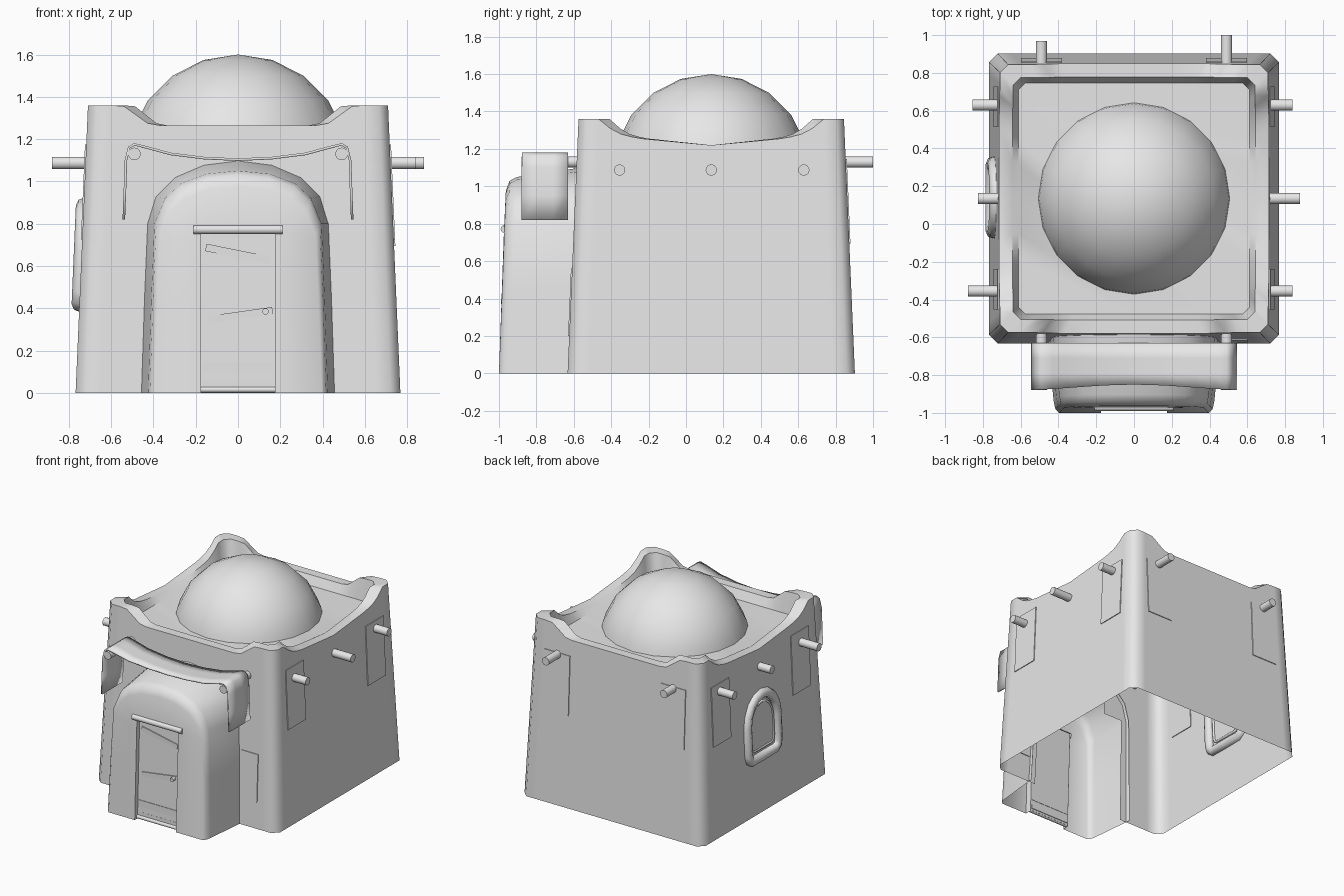
import bpy, bmesh, math

if "Cube" in bpy.data.objects:
    bpy.data.objects.remove(bpy.data.objects["Cube"])

plaster = bpy.data.materials.new("grey_plaster")
plaster.use_nodes = True
grey = (0.8, 0.8, 0.8, 1)
plaster.diffuse_color = grey
plaster.node_tree.nodes["Principled BSDF"].inputs["Base Color"].default_value = grey

CY = 0.135       # middle of the house in y
ROOF = 1.2
LEAN = 0.043     # inward lean of the walls


def half(z):
    """Half width of the house at a height."""
    return 0.768 - LEAN * z


def finish(ob, name, angle=40):
    ob.name = name
    ob.data.materials.clear()
    ob.data.materials.append(plaster)
    bpy.ops.object.select_all(action='DESELECT')
    ob.select_set(True)
    bpy.context.view_layer.objects.active = ob
    bpy.ops.object.shade_smooth_by_angle(angle=math.radians(angle))
    return ob


def from_bmesh(bm, name, angle=40):
    bmesh.ops.recalc_face_normals(bm, faces=bm.faces)
    me = bpy.data.meshes.new(name)
    bm.to_mesh(me)
    bm.free()
    ob = bpy.data.objects.new(name, me)
    bpy.context.collection.objects.link(ob)
    return finish(ob, name, angle)


def loft(bm, rings, closed):
    """Skin a list of point rings with quads and return the vertex rows."""
    rows = [[bm.verts.new(p) for p in ring] for ring in rings]
    for a, b in zip(rows, rows[1:]):
        n = len(a)
        for i in range(n if closed else n - 1):
            j = (i + 1) % n
            bm.faces.new((a[i], a[j], b[j], b[i]))
    return rows


def box(name, centre, size, rot=(0, 0, 0)):
    bpy.ops.mesh.primitive_cube_add(size=1, location=centre, rotation=rot)
    ob = bpy.context.object
    ob.scale = size
    return finish(ob, name, 30)


def pole(name, centre, length, axis, radius=0.03):
    rot = (0, math.pi / 2, 0) if axis == 'x' else (math.pi / 2, 0, 0)
    bpy.ops.mesh.primitive_cylinder_add(vertices=14, radius=radius, depth=length,
                                        location=centre, rotation=rot)
    return finish(bpy.context.object, name)


def mirrored(points):
    """Complete a half profile that ends on the middle line."""
    return points + [(-x, z) for x, z in reversed(points[:-1])]


# House shell: leaning walls, scalloped parapet, sunken roof
steps = [0.94, 0.85, 0.76, 0.68, 0.6, 0.52, 0.3]
ts = [-t for t in steps] + [0] + steps[::-1]
end_rim = [1.36, 1.36, 1.355, 1.315, 1.275, 1.265, 1.265, 1.265]
side_rim = [1.36, 1.36, 1.31, 1.28, 1.265, 1.255, 1.24, 1.22]


def perimeter(z, inset=0.0, rim=False):
    ring = []
    for side in range(4):
        a = side * math.pi / 2
        for i, t in enumerate(ts):
            k = min(i, len(ts) - 1 - i)
            pz = (side_rim if side % 2 else end_rim)[k] if rim else z
            h = half(pz) - inset
            ring.append((t * h * math.cos(a) + h * math.sin(a),
                         CY + t * h * math.sin(a) - h * math.cos(a), pz))
    return ring


bm = bmesh.new()
rows = loft(bm, [perimeter(z) for z in (0, 0.4, 0.8, 0.95, 1.1)]
            + [perimeter(0, 0, True), perimeter(0, 0.07, True), perimeter(ROOF, 0.105)], True)
bm.faces.new(rows[-1])
# Passage through the front wall into the porch
opening = []
for f in bm.faces:
    c = f.calc_center_median()
    if c.y < CY - 0.68 and ((abs(c.x) < 0.38 and c.z < 0.8) or (abs(c.x) < 0.2 and c.z < 0.94)):
        opening.append(f)
bmesh.ops.delete(bm, geom=opening, context='FACES')
from_bmesh(bm, "house_walls", 50)

# Dome
bm = bmesh.new()
bmesh.ops.create_uvsphere(bm, u_segments=20, v_segments=10, radius=0.527)
bmesh.ops.translate(bm, verts=bm.verts, vec=(0, 0.135, 1.073))
bmesh.ops.delete(bm, geom=[v for v in bm.verts if v.co.z < 1.05], context='VERTS')
from_bmesh(bm, "roof_dome", 60)

# Porch: tapered arch with rounded front edge and a door opening
outer = [(.46, 0), (.445, .45), (.43, .8), (.39, .93), (.3, 1.02), (.16, 1.08), (0, 1.1)]
front = [(.425, 0), (.41, .45), (.395, .8), (.345, .92), (.27, .99), (.15, 1.035), (0, 1.05)]
door = [(.175, 0), (.175, .45), (.175, .7), (.175, .76), (.12, .76), (.06, .76), (0, .76)]


def porch_ring(profile, y, scale=1.0):
    return [(x * scale, y + 0.035 * z, z * scale) for x, z in mirrored(profile)]


bm = bmesh.new()
loft(bm, [porch_ring(outer, -0.6), porch_ring(front, -0.94), porch_ring(front, -0.98, 0.98),
          porch_ring(front, -1.0, 0.93), porch_ring(door, -1.0), porch_ring(door, -0.95)], False)
from_bmesh(bm, "porch", 50)

# Door with planks, knob, lintel and sill
box("door_panel", (0, -0.945, 0.385), (0.35, 0.015, 0.75), (-0.035, 0, 0))
box("door_plank_top", (0, -0.94, 0.657), (0.31, 0.02, 0.035), (0, 0.2, 0))
box("door_plank_middle", (0.01, -0.95, 0.367), (0.31, 0.02, 0.035), (0, -0.14, 0))
box("door_plank_bottom", (0, -0.955, 0.12), (0.33, 0.02, 0.05))
box("door_plank_base", (0, -0.955, 0.04), (0.33, 0.02, 0.03))
box("door_split", (-0.05, -0.95, 0.18), (0.006, 0.012, 0.09))
box("door_top_rail", (0.0, -0.935, 0.74), (0.25, 0.015, 0.015))
pole("door_knob", (0.13, -0.97, 0.385), 0.04, 'y', 0.015)
pole("door_lintel", (0, -0.97, 0.772), 0.42, 'x', 0.021)
pole("door_sill", (0, -0.965, 0.015), 0.35, 'x', 0.014)

# Roof beam ends
for i, (y, right, left) in enumerate([(-0.355, 0.84, 0.88), (0.135, 0.88, 0.825), (0.63, 0.84, 0.855)]):
    for sign, tip in ((1, right), (-1, left)):
        pole(f"side_beam_{i}", (sign * (tip + 0.69) / 2, y, 1.087), tip - 0.69, 'x')
for x, tip in ((-0.49, 0.97), (0.49, 1.0)):
    pole("back_beam", (x, (tip + 0.8) / 2, 1.13), tip - 0.8, 'y')
    pole("awning_beam", (x, -0.715, 1.13), 0.33, 'y')

# Cloth awning sagging between the two front beams, with hanging ends
drape = mirrored([(.54, .82), (.535, .95), (.53, 1.1), (.515, 1.16), (.49, 1.175), (.43, 1.16),
                  (.32, 1.13), (.16, 1.11), (0, 1.103)])
bm = bmesh.new()
loft(bm, [[(x, y + 0.015 * math.cos(5 * x) * (y < -0.8), z) for x, z in drape]
          for y in (-0.865, -0.79, -0.71, -0.63)], False)
awning = from_bmesh(bm, "cloth_awning", 60)
solid = awning.modifiers.new("thickness", 'SOLIDIFY')
solid.thickness = 0.012
solid.offset = 0

# Arched window on the right wall
arch = mirrored([(0, .42), (.14, .42), (.17, .44), (.18, .48), (.18, .68), (.165, .76), (.125, .83),
                 (.07, .87), (0, .885)])[:16]


def window_outline(scale, lift):
    pts = [(x * scale, 0.65 + (z - 0.65) * scale) for x, z in arch]
    return [(-half(z) - lift, 0.14 + y, z) for y, z in pts]


def tube(name, points, radius):
    cu = bpy.data.curves.new(name, 'CURVE')
    cu.dimensions = '3D'
    cu.bevel_depth = radius
    cu.bevel_resolution = 2
    sp = cu.splines.new('POLY')
    sp.points.add(len(points) - 1)
    for p, co in zip(sp.points, points):
        p.co = (*co, 1)
    sp.use_cyclic_u = True
    ob = bpy.data.objects.new(name, cu)
    bpy.context.collection.objects.link(ob)
    bpy.ops.object.select_all(action='DESELECT')
    ob.select_set(True)
    bpy.context.view_layer.objects.active = ob
    bpy.ops.object.convert(target='MESH')
    finish(bpy.context.object, name, 60)


tube("window_frame", window_outline(1, 0.0), 0.037)
tube("window_inner_rim", window_outline(0.74, 0.0), 0.01)
bm = bmesh.new()
bm.faces.new([bm.verts.new(p) for p in window_outline(0.74, 0.004)])
from_bmesh(bm, "window_pane")

# Thin plaster patches lying on the walls
for sign in (1, -1):
    for y, z in ((0.62, 0.92), (-0.345, 0.95)):
        box("side_patch", (sign * half(z), y, z), (0.012, 0.215, 0.45), (0, -sign * LEAN, 0))
    box("back_patch", (sign * 0.49, CY + half(0.92), 0.92), (0.215, 0.012, 0.45), (LEAN, 0, 0))
box("front_patch", (0.53, CY - half(0.38), 0.38), (0.14, 0.012, 0.36), (-LEAN, 0, 0))
